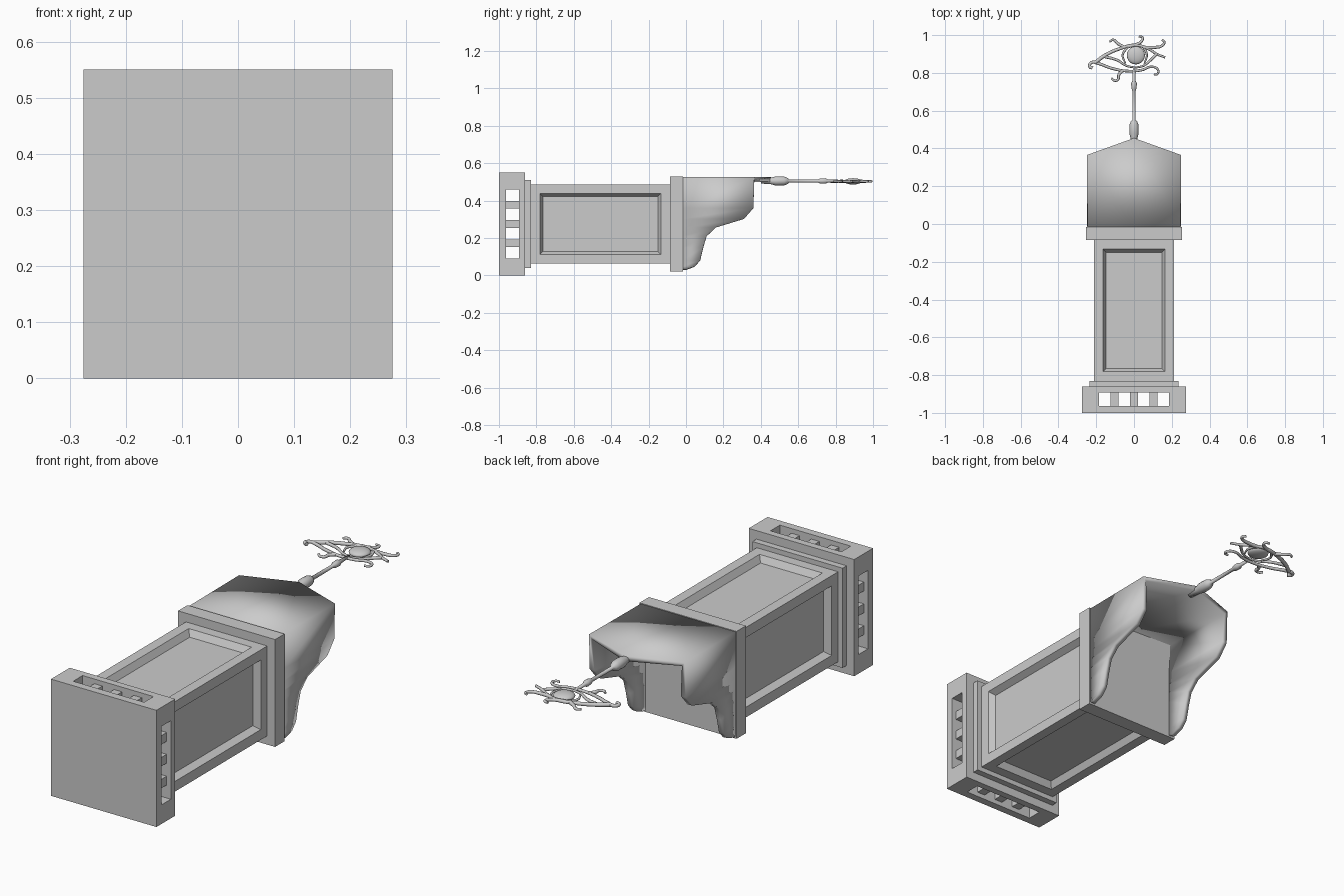
import bpy, bmesh, math
from mathutils import Matrix, Vector

if "Cube" in bpy.data.objects:
    bpy.data.objects.remove(bpy.data.objects["Cube"])

CZ = 0.275  # height of the long axis


def finish(name, bm, smooth=None):
    me = bpy.data.meshes.new(name)
    bm.to_mesh(me)
    bm.free()
    ob = bpy.data.objects.new(name, me)
    bpy.context.collection.objects.link(ob)
    if smooth is not None:
        me.shade_smooth() if smooth else me.shade_flat()
    return ob


def add_box(bm, x0, x1, y0, y1, z0, z1):
    m = Matrix.Translation(((x0 + x1) / 2, (y0 + y1) / 2, CZ + (z0 + z1) / 2))
    m = m @ Matrix.Diagonal((x1 - x0, y1 - y0, z1 - z0, 1))
    return bmesh.ops.create_cube(bm, size=1, matrix=m)


def slab(name, half, y0, y1):
    bm = bmesh.new()
    add_box(bm, -half, half, y0, y1, -half, half)
    return finish(name, bm)


# Pierced base: two plates, corner posts and recessed bars on four sides
slab("base_plate", 0.275, -1.0, -0.963)
slab("base_upper_plate", 0.275, -0.893, -0.86)
bm = bmesh.new()
for sx in (-1, 1):
    for sz in (-1, 1):
        xs = sorted((sx * 0.185, sx * 0.275))
        zs = sorted((sz * 0.185, sz * 0.275))
        add_box(bm, *xs, -0.963, -0.893, *zs)
finish("base_corner_posts", bm)
bm = bmesh.new()
for s in (-1, 1):
    d = sorted((s * 0.205, s * 0.253))
    for c in (-0.103, 0, 0.103):
        add_box(bm, *d, -0.963, -0.893, c - 0.021, c + 0.021)
        add_box(bm, c - 0.021, c + 0.021, -0.963, -0.893, *d)
finish("base_bars", bm)
slab("base_step", 0.235, -0.86, -0.83)
slab("collar", 0.253, -0.085, -0.015)

# Shaft with a sunk, bevelled panel on each long side
bm = bmesh.new()
add_box(bm, -0.212, 0.212, -0.83, -0.085, -0.212, 0.212)
bm.normal_update()
sides = [f for f in bm.faces if abs(f.normal.y) < 0.5]
bmesh.ops.inset_individual(bm, faces=sides, thickness=0.068)
bmesh.ops.inset_individual(bm, faces=sides, thickness=0.024, depth=-0.03)
finish("panelled_shaft", bm)

# Torn hood: thin U-shaped shell with a wavy edge and pointed roof
edge = [(0.0, 0.033), (0.045, 0.047), (0.075, 0.08), (0.092, 0.15), (0.11, 0.21),
        (0.16, 0.257), (0.31, 0.302), (0.36, 0.36), (0.365, 0.525)]
section = ([(0.25, y, z) for y, z in edge] + [(0, 0.455, 0.525)]
           + [(-0.25, y, z) for y, z in reversed(edge)])
bm = bmesh.new()
rows = [(bm.verts.new((x * 0.985, -0.02, z)), bm.verts.new((x, y, z))) for x, y, z in section]
for (f0, b0), (f1, b1) in zip(rows, rows[1:]):
    bm.faces.new((f0, b0, b1, f1))
hood = finish("hood", bm, True)
mod = hood.modifiers.new("thickness", "SOLIDIFY")
mod.thickness = 0.025
mod.offset = -1

# Turned stem along y
profile = [(0.40, 0), (0.40, 0.014), (0.455, 0.018), (0.48, 0.025), (0.525, 0.024),
           (0.543, 0.017), (0.55, 0.009), (0.705, 0.008), (0.718, 0.014),
           (0.745, 0.015), (0.757, 0.009), (0.83, 0.006), (0.83, 0)]
bm = bmesh.new()
vs = [bm.verts.new((r, y, 0.505)) for y, r in profile]
es = [bm.edges.new(p) for p in zip(vs, vs[1:])]
bmesh.ops.spin(bm, geom=vs + es, cent=(0, 0, 0.505), axis=(0, 1, 0),
               angle=math.tau, steps=14)
bmesh.ops.remove_doubles(bm, verts=bm.verts, dist=0.0005)
bmesh.ops.recalc_face_normals(bm, faces=bm.faces)
finish("stem", bm, True)

# Eyeball
bm = bmesh.new()
bmesh.ops.create_uvsphere(bm, u_segments=20, v_segments=10, radius=0.048,
                          matrix=Matrix.Translation((0.01, 0.893, 0.503))
                          @ Matrix.Diagonal((1, 1, 0.35, 1)))
finish("eyeball", bm, True)


# Scroll work: tapered curves in the plane of the eye
def scroll(name, pts, r=0.01, taper=True):
    cu = bpy.data.curves.new(name, "CURVE")
    cu.dimensions = "3D"
    cu.bevel_depth = r
    cu.bevel_resolution = 2
    cu.resolution_u = 6
    cu.use_fill_caps = True
    sp = cu.splines.new("BEZIER")
    sp.bezier_points.add(len(pts) - 1)
    for i, (p, (x, y)) in enumerate(zip(sp.bezier_points, pts)):
        p.co = (x, y, 0.503)
        p.handle_left_type = p.handle_right_type = "AUTO"
        p.radius = 1 - 0.4 * i / (len(pts) - 1) if taper else 1
    ob = bpy.data.objects.new(name, cu)
    bpy.context.collection.objects.link(ob)


scroll("upper_lid", [(-0.205, 0.855), (-0.15, 0.895), (-0.07, 0.93), (0.01, 0.947),
                     (0.08, 0.925), (0.12, 0.9), (0.165, 0.882)])
scroll("lower_lid", [(-0.22, 0.825), (-0.235, 0.835), (-0.225, 0.855), (-0.19, 0.85),
                     (-0.12, 0.825), (-0.04, 0.81), (0.04, 0.815), (0.09, 0.832),
                     (0.125, 0.82), (0.125, 0.795), (0.105, 0.79)], 0.009)
scroll("inner_lid_left", [(-0.16, 0.887), (-0.09, 0.868), (-0.04, 0.838), (0.01, 0.828)], 0.008)
scroll("inner_lid_right", [(0.12, 0.9), (0.085, 0.865), (0.05, 0.838), (0.01, 0.828)], 0.008)
scroll("iris_rim_left", [(-0.03, 0.94), (-0.06, 0.895), (-0.045, 0.85)], 0.007)
scroll("iris_rim_right", [(0.05, 0.938), (0.068, 0.895), (0.055, 0.85)], 0.007)
scroll("lash_left", [(-0.05, 0.935), (-0.085, 0.955), (-0.11, 0.975), (-0.13, 0.965)], 0.009)
scroll("lash_top", [(-0.03, 0.94), (0.01, 0.95), (0.04, 0.968), (0.045, 0.987), (0.025, 0.993)], 0.009)
scroll("lash_right", [(0.05, 0.935), (0.11, 0.935), (0.15, 0.945), (0.16, 0.965), (0.148, 0.975)], 0.009)
scroll("lash_lower", [(-0.06, 0.813), (-0.08, 0.79), (-0.085, 0.765), (-0.105, 0.76), (-0.12, 0.772)], 0.009)
